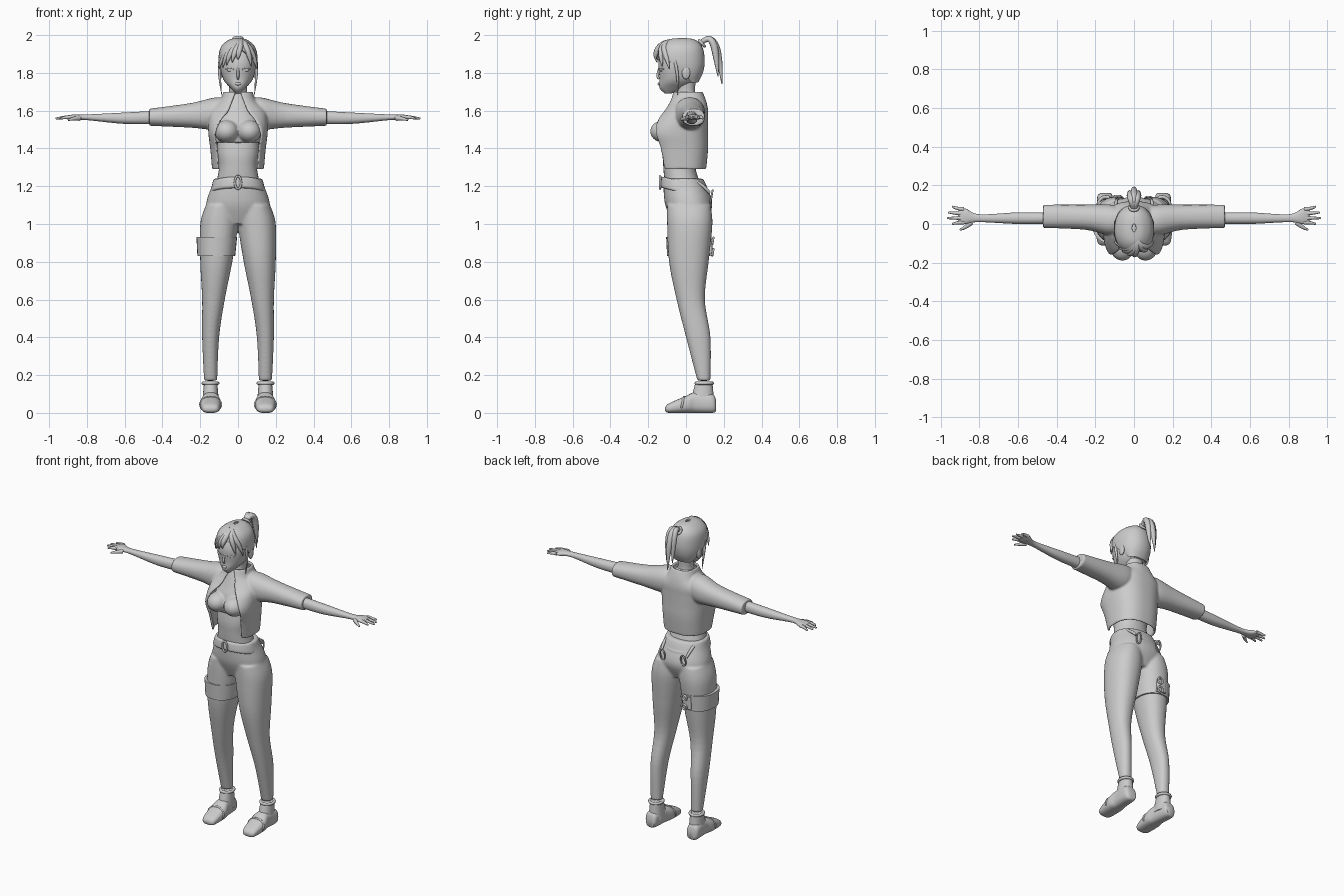
import bpy, bmesh, math
from mathutils import Vector, Matrix

cube = bpy.data.objects.get("Cube")
if cube:
    bpy.data.objects.remove(cube)

shade = (.6, .6, .6, 1)
grey = bpy.data.materials.new("plain_grey")
grey.use_nodes = True
grey.diffuse_color = shade
grey.node_tree.nodes["Principled BSDF"].inputs["Base Color"].default_value = shade


def select(*objects):
    bpy.ops.object.select_all(action='DESELECT')
    for obj in objects:
        obj.select_set(True)
    bpy.context.view_layer.objects.active = objects[0]


def add_object(name, data):
    obj = bpy.data.objects.new(name, data)
    bpy.context.collection.objects.link(obj)
    return obj


def add_mesh(name, bm):
    bmesh.ops.recalc_face_normals(bm, faces=bm.faces)
    mesh = bpy.data.meshes.new(name)
    bm.to_mesh(mesh)
    bm.free()
    return add_object(name, mesh)


def finish(obj, mirror=False, solid=0, remesh=0, smooth=0):
    """Add the wanted modifiers, bake them and shade the part."""
    if solid:
        modifier = obj.modifiers.new("solid", 'SOLIDIFY')
        modifier.thickness, modifier.offset = solid, 0
    if mirror:
        obj.modifiers.new("mirror", 'MIRROR')
    if remesh:
        modifier = obj.modifiers.new("remesh", 'REMESH')
        modifier.mode, modifier.voxel_size = 'VOXEL', remesh
    if smooth:
        modifier = obj.modifiers.new("smooth", 'SMOOTH')
        modifier.iterations, modifier.factor = smooth, .5
    select(obj)
    bpy.ops.object.convert(target='MESH')
    obj.data.materials.clear()
    obj.data.materials.append(grey)
    bpy.ops.object.shade_smooth_by_angle(angle=math.radians(50))
    return obj


def resample(rows, steps=5):
    """Pass a smooth curve through the rows and return denser rows."""
    padded = [rows[0], *rows, rows[-1]]
    dense = []
    for previous, start, end, following in zip(padded, padded[1:], padded[2:], padded[3:]):
        for step in range(steps):
            t = step / steps
            dense.append([b + t / 2 * (c - a + t * (2 * a - 5 * b + 4 * c - d + t * (3 * (b - c) + d - a)))
                          for a, b, c, d in zip(previous, start, end, following)])
    return dense + [rows[-1]]


def loft(name, rows, axis='z', power=2.2, segments=32, shear=0):
    """Skin rings given as (position, low u, high u, low v, high v[, half width of a front gap])."""
    bm = bmesh.new()
    loops = []
    closed = len(rows[0]) == 5
    for position, left, right, front, back, *gap in resample(rows):
        across, deep = (right - left) / 2, (back - front) / 2
        opening = min(1, max(0, gap[0]) / across) if gap else 0
        start = math.asin(opening ** (power / 2))
        loop = []
        for i in range(segments if closed else segments + 1):
            t = start + 2 * (math.pi - start) * i / segments
            s, c = math.sin(t), math.cos(t)
            u = (left + right) / 2 + across * math.copysign(abs(s) ** (2 / power), s)
            v = (front + back) / 2 - deep * math.copysign(abs(c) ** (2 / power), c)
            place = {'x': (position, u, v), 'y': (u, position, v), 'z': (u, v, position + shear * v)}
            loop.append(bm.verts.new(place[axis]))
        loops.append(loop)
    for low, high in zip(loops, loops[1:]):
        lower, upper = (low + low[:1], high + high[:1]) if closed else (low, high)
        for quad in zip(lower, lower[1:], upper[1:], upper):
            bm.faces.new(quad)
    if closed:
        bm.faces.new(loops[0])
        bm.faces.new(loops[-1])
    return add_mesh(name, bm)


def centred(rows):
    """Turn (height, half width, ...) rows into rings about the middle plane."""
    return [(height, -half, half, *rest) for height, half, *rest in rows]


def ball(name, centre, radii):
    bm = bmesh.new()
    matrix = Matrix.Translation(centre) @ Matrix.Diagonal((*radii, 1))
    bmesh.ops.create_uvsphere(bm, u_segments=24, v_segments=16, radius=1, matrix=matrix)
    return add_mesh(name, bm)


def tube(name, points, radii, mirror=False, cyclic=False):
    curve = bpy.data.curves.new(name, 'CURVE')
    curve.dimensions, curve.bevel_depth, curve.bevel_resolution = '3D', 1, 2
    curve.use_fill_caps, curve.resolution_u = True, 6
    line = curve.splines.new('NURBS')
    line.points.add(len(points) - 1)
    for point, place, radius in zip(line.points, points, radii):
        point.co, point.radius = (*place, 1), radius
    line.order_u = min(4, len(points))
    line.use_endpoint_u, line.use_cyclic_u = not cyclic, cyclic
    return finish(add_object(name, curve), mirror=mirror)


def hoop(name, centre, across, up, radius, mirror=False, steps=16):
    turns = [2 * math.pi * i / steps for i in range(steps)]
    points = [Vector(centre) + Vector(across) * math.cos(t) + Vector(up) * math.sin(t) for t in turns]
    return tube(name, points, [radius] * steps, mirror=mirror, cyclic=True)


def merge(name, *parts):
    select(*parts)
    bpy.ops.object.join()
    parts[0].name = name
    return parts[0]


# Trousers: hips blended with both legs
legs = finish(loft("legs", [
    (.17, .11, .18, .06, .13), (.4, .1, .19, 0, .13), (.6, .07, .19, -.05, .1),
    (.8, .03, .2, -.09, .12), (1, 0, .2, -.1, .14), (1.1, .01, .17, -.1, .13)]), mirror=True)
hips = finish(loft("hips", centred([
    (1, .15, -.07, .1), (1.1, .17, -.11, .14), (1.2, .14, -.12, .11), (1.24, .13, -.12, .09)])))
finish(merge("trousers", legs, hips), remesh=.007, smooth=8)

# Shoes with ankle cuffs
finish(loft("shoe_foot", [
    (-.11, .12, .17, .01, .03), (-.09, .1, .19, 0, .05), (0, .09, .2, 0, .09),
    (.05, .1, .19, 0, .11), (.14, .11, .19, 0, .1), (.16, .12, .17, .01, .06)],
    axis='y', power=2.6), mirror=True)
finish(loft("shoe_ankle", [(.05, .1, .19, .02, .15), (.16, .11, .18, .05, .14)]), mirror=True)
hoop("ankle_cuff", (.146, .097, .157), (.04, 0, 0), (0, .044, 0), .009, mirror=True)
hoop("instep_strap", (.145, -.02, .045), (.056, 0, 0), (0, .01, .041), .006, mirror=True)

# Bare waist and neck
finish(loft("torso", centred([
    (1.2, .12, -.11, .08), (1.3, .1, -.12, .05), (1.4, .11, -.12, .06), (1.6, .1, -.08, .08),
    (1.68, .05, -.05, .05), (1.75, .05, -.05, .05)])))

# Cropped top
chest = finish(loft("chest", centred([
    (1.43, .12, -.13, .08), (1.53, .12, -.13, .08), (1.6, .1, -.1, .08), (1.69, .05, -.06, .06)])))
busts = [ball("bust", (side * .06, -.115, 1.49), (.065, .075, .06)) for side in (-1, 1)]
finish(merge("crop_top", chest, *busts), remesh=.006, smooth=8)

# Open cropped jacket with wide sleeves
shell = finish(loft("jacket_body", centred([
    (1.29, .13, -.14, .1, .1), (1.4, .14, -.17, .11, .11), (1.48, .15, -.2, .11, .12),
    (1.55, .15, -.16, .11, .09), (1.6, .14, -.11, .11, .05), (1.65, .09, -.08, .1, .03),
    (1.7, .07, -.06, .08, .01)]), power=2.5, segments=48), solid=.014)
sleeves = finish(loft("sleeves", [
    (.05, -.03, .08, 1.54, 1.66), (.12, -.06, .1, 1.5, 1.67), (.25, -.03, .1, 1.51, 1.64),
    (.47, -.02, .1, 1.52, 1.61)], axis='x'), mirror=True)
finish(merge("jacket", shell, sleeves), remesh=.006, smooth=5)

# Forearms, palms and fingers
finish(loft("forearms", [
    (.42, 0, .06, 1.53, 1.6), (.6, 0, .06, 1.53, 1.59), (.8, .01, .05, 1.55, 1.58),
    (.87, 0, .08, 1.55, 1.58), (.91, 0, .08, 1.56, 1.57)], axis='x'), mirror=True)
for i, reach in enumerate((.94, .965, .96, .94)):
    root = .008 + .023 * i
    tube("finger", [(.88, root, 1.566), (.91, root, 1.567), (reach, 1.3 * root - .01, 1.558)],
         [.011, .01, .005], mirror=True)
tube("thumb", [(.84, .01, 1.56), (.87, -.02, 1.56), (.9, -.03, 1.55)], [.014, .01, .005], mirror=True)

# Belt sloping down to the back, with buckle, loose tails and loops
finish(loft("belt", centred([(1.16, .14, -.13, .12), (1.17, .145, -.135, .125),
                             (1.21, .135, -.13, .12), (1.22, .13, -.12, .11)]), shear=-.25))
hoop("belt_buckle", (0, -.137, 1.22), (.017, 0, 0), (0, 0, .034), .006)
tube("belt_tail", [(-.1, .04, 1.23), (-.1, .09, 1.21), (-.09, .125, 1.165)], [.008, .011, .007],
     mirror=True)
hoop("belt_loop", (.075, .135, 1.145), (.017, 0, 0), (0, .006, .034), .005, mirror=True)

# Strap on the right thigh with a buckled pouch behind
finish(loft("thigh_strap", [(.83, -.215, -.015, -.1, .13), (.93, -.22, -.005, -.105, .135)]))
finish(loft("pouch", [(.84, -.13, -.07, .1, .14), (.92, -.13, -.07, .1, .14)], power=6))
for height in (.85, .91):
    hoop("strap_ring", (-.085, .142, height), (.018, 0, 0), (0, .003, .018), .006)

# Head and face
finish(loft("head", centred([
    (1.69, .01, -.11, -.08), (1.72, .04, -.14, 0), (1.77, .08, -.14, .06), (1.86, .095, -.145, .08),
    (1.94, .07, -.11, .06), (1.97, .03, -.07, .02)])))
tube("nose", [(0, -.14, 1.83), (0, -.145, 1.8), (0, -.16, 1.78), (0, -.14, 1.77)],
     [.006, .007, .008, .006])
finish(ball("lips", (0, -.142, 1.742), (.017, .008, .008)))
finish(ball("eyes", (.04, -.13, 1.815), (.019, .008, .009)), mirror=True)
tube("eyelid", [(.02, -.143, 1.817), (.04, -.14, 1.83), (.066, -.117, 1.82)], [.002, .003, .002],
     mirror=True)
finish(ball("ears", (.094, 0, 1.8), (.01, .022, .034)), mirror=True)

# Hair cap, swept fringe and side locks
finish(loft("hair_cap", centred([
    (1.75, .06, 0, .06, .06), (1.8, .09, -.1, .085, .09), (1.86, .1, -.15, .095, .09),
    (1.93, .09, -.14, .085, .01), (1.97, .05, -.1, .05, 0), (1.98, .01, -.04, 0, 0)])), solid=.008)
for x in (-.1, -.08, -.06, -.03, 0, .07, .1):
    depth = 7 * x * x - .16
    tube("fringe_lock", [(.02, -.08, 1.97), (x * .3 + .015, -.145, 1.955),
                         (x * .9, depth - .01, 1.9), (x, depth, 1.87 - abs(x) / 2)],
         [.008, .021, .019, .002])
tube("side_lock", [(.095, -.06, 1.87), (.104, -.045, 1.81), (.094, -.04, 1.75), (.086, -.045, 1.68)],
     [.008, .01, .006, .001], mirror=True)

# Ponytail and its tie
hoop("hair_tie", (0, .084, 1.957), (.021, 0, 0), (0, .014, -.016), .008)
for x in (-.02, 0, .02):
    back = .19 - abs(x)
    tube("ponytail_lock", [(0, .065, 1.94), (x / 2, .105, 1.99), (x, .15, 1.985),
                           (x, back - .01, 1.88), (x, back, 1.74 + 2 * abs(x))],
         [.012, .014, .021, .019, .002])
